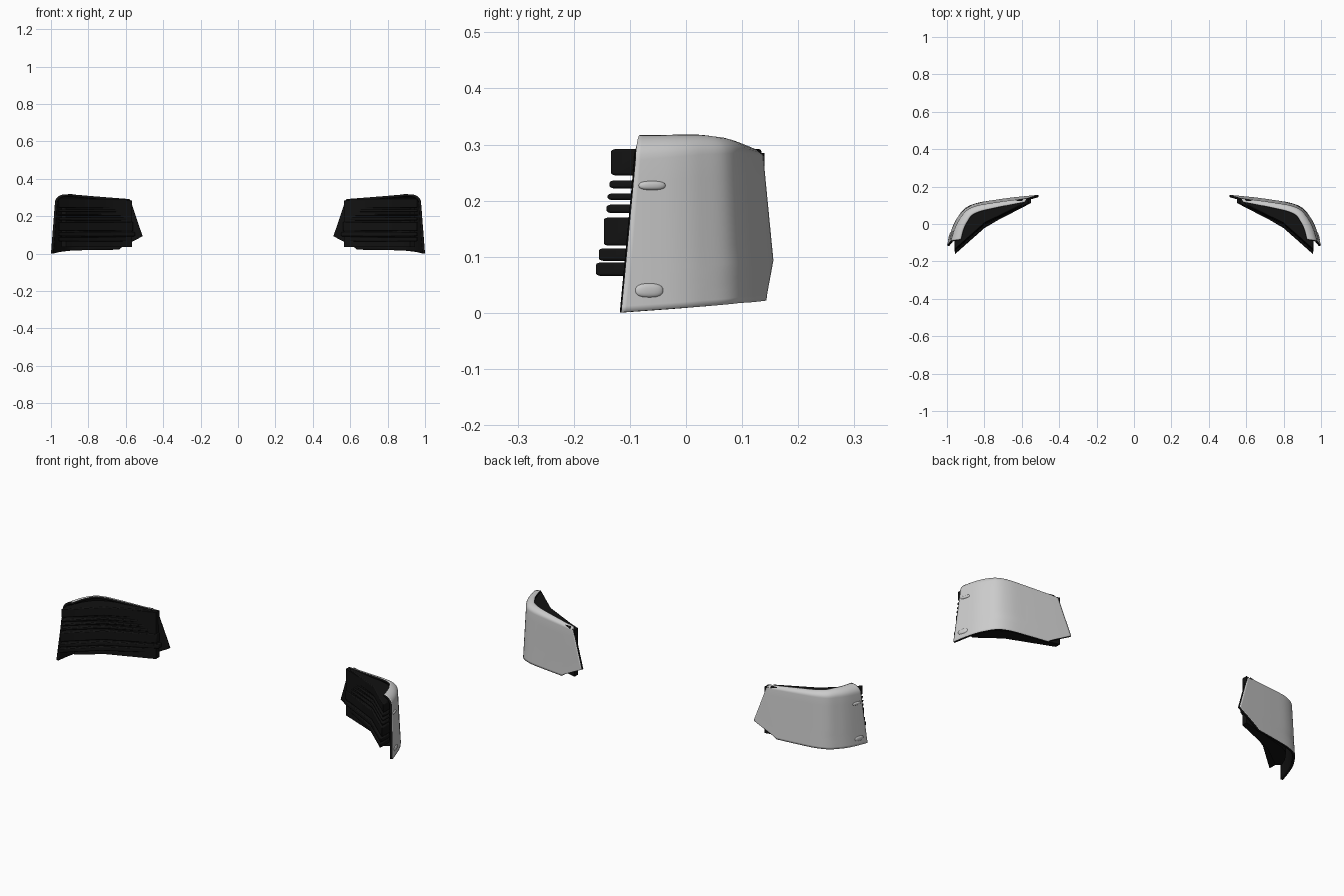
import bpy, bmesh, math
from mathutils import Vector, geometry

if "Cube" in bpy.data.objects:
    bpy.data.objects.remove(bpy.data.objects["Cube"])

black = bpy.data.materials.new("black_plastic")
black.diffuse_color = (0.006, 0.006, 0.006, 1)
black.use_nodes = True
black.node_tree.nodes["Principled BSDF"].inputs["Base Color"].default_value = black.diffuse_color
grey = bpy.data.materials.new("grey_lens")
grey.diffuse_color = (0.8, 0.8, 0.8, 1)
grey.use_nodes = True
grey.node_tree.nodes["Principled BSDF"].inputs["Base Color"].default_value = grey.diffuse_color

# plan curve of the lens at its base, from the inner tip round to the outer side
P = [Vector(p) for p in [(.51, .16), (.62, .146), (.75, .128), (.845, .111), (.905, .083),
                         (.945, .033), (.968, -.01), (.985, -.06), (1.0, -.115)]]


def catmull(pts, n=12):
    ext = [2 * pts[0] - pts[1]] + pts + [2 * pts[-1] - pts[-2]]
    out = []
    for i in range(1, len(ext) - 2):
        a, b, c, d = ext[i - 1:i + 3]
        for k in range(n):
            t = k / n
            out.append(.5 * (2 * b + (c - a) * t + (2 * a - 5 * b + 4 * c - d) * t * t
                             + (3 * b - 3 * c + d - a) * t ** 3))
    return out + [pts[-1]]


path = catmull(P)
cum = [0]
for a, b in zip(path, path[1:]):
    cum.append(cum[-1] + (b - a).length)
L = cum[-1]


def at(s):
    """Point and inward normal at arc length s."""
    i = max(j for j in range(len(path) - 1) if cum[j] <= s + 1e-9)
    d = path[i + 1] - path[i]
    p = path[i] + d * ((s - cum[i]) / d.length)
    q = (at_dir(s + .006) - at_dir(s - .006)).normalized()
    return p, Vector((q.y, -q.x))


def at_dir(s):
    s = min(max(s, 0), L)
    i = max(j for j in range(len(path) - 1) if cum[j] <= s + 1e-9)
    d = path[i + 1] - path[i]
    return path[i] + d * ((s - cum[i]) / d.length)


def lerp(x, pts):
    for (x0, y0), (x1, y1) in zip(pts, pts[1:]):
        if x <= x1:
            return y0 + (y1 - y0) * (x - x0) / (x1 - x0)
    return pts[-1][1]


def make(name, bm, mats):
    me = bpy.data.meshes.new(name)
    bm.to_mesh(me)
    bm.free()
    ob = bpy.data.objects.new(name, me)
    bpy.context.collection.objects.link(ob)
    for m in mats:
        me.materials.append(m)
    return ob


def finish(ob, smooth=True):
    m = ob.modifiers.new("both_sides", 'MIRROR')
    m.use_mirror_merge = False
    if smooth:
        bpy.context.view_layer.objects.active = ob
        ob.select_set(True)
        bpy.ops.object.shade_smooth_by_angle(angle=math.radians(40))
        ob.select_set(False)


def shell_point(u, t, roll):
    """u along the lens, t up the wall, roll = angle over the rounded top."""
    r = 1 - math.cos(roll)
    s0 = lerp(t, [(0, .13), (.05, .115), (.28, .002), (1, .066)]) + .012 * r
    s1 = L - .03 * t - .022 * r
    p, n = at(s0 + (s1 - s0) * u)
    p = p + n * (.014 * t + (.018 + .032 * u) * r)
    zb = lerp(u, [(0, .022), (.5, .018), (1, .001)])
    h = lerp(u, [(0, .014), (.5, .026), (1, .045)])
    zt = lerp(u, [(0, .292), (.55, .313), (.75, .318), (1, .317)])
    return Vector((p.x, p.y, zb + (zt - h - zb) * t + h * math.sin(roll)))


# curved lens shell with a black inner face and rim
rows = [(t, 0) for t in (0, .04, .1, .18, .28, .4, .55, .7, .85, 1)]
rows += [(1, math.pi / 2 * k / 7) for k in range(1, 8)]
N = 60
bm = bmesh.new()
g = [[bm.verts.new(shell_point(i / N, t, r)) for i in range(N + 1)] for t, r in rows]
for a, b in zip(g, g[1:]):
    for i in range(N):
        bm.faces.new((a[i + 1], a[i], b[i], b[i + 1]))
lens = make("lens_shell", bm, [grey, black])
sol = lens.modifiers.new("thickness", 'SOLIDIFY')
sol.thickness = .012
sol.offset = -1
sol.material_offset = 1
sol.material_offset_rim = 1
finish(lens)


# black housing: stacked slabs cut to a plan outline
def slab(name, z0, z1, front, bevel):
    zc = (z0 + z1) / 2
    x0 = lerp(zc, [(.03, .64), (.1, .55), (.29, .60)])
    y0 = .145 - .15 * (x0 - .53)
    outer = [(.83, .075), (.885, .045), (.925, -.01), (.945, -.06)]
    pts = [(x0, y0), (x0, y0 - .03)] + front + outer[::-1]
    bm = bmesh.new()
    f = bm.faces.new([bm.verts.new((x, y, z0)) for x, y in pts])
    up = bmesh.ops.extrude_face_region(bm, geom=[f])["geom"]
    bmesh.ops.translate(bm, vec=(0, 0, z1 - z0),
                        verts=[v for v in up if isinstance(v, bmesh.types.BMVert)])
    bmesh.ops.recalc_face_normals(bm, faces=bm.faces)
    ob = make(name, bm, [black])
    if bevel:
        b = ob.modifiers.new("soft_edges", 'BEVEL')
        b.width = bevel
        b.segments = 2
    finish(ob)


slab("housing_core", .035, .285, [(.80, .015), (.92, -.075)], 0)
fins = [(.245, .292, -.135), (.222, .236, -.138), (.201, .213, -.141), (.178, .193, -.143),
        (.12, .17, -.148), (.093, .115, -.157), (.066, .09, -.162)]
for i, (z0, z1, y) in enumerate(fins):
    slab("housing_fin_%d" % (i + 1), z0, z1,
         [(.80, y + .14), (.958, y), (.96, -.085)], .004)

# small oval markers on the outer side
for name, s_back, z, ln, ht in [("upper_marker", .06, .227, .025, .008),
                                ("lower_marker", .052, .04, .026, .0125)]:
    p, n = at(L - s_back)
    ang = math.atan2(-n.x, n.y)
    bm = bmesh.new()
    bmesh.ops.create_uvsphere(bm, u_segments=24, v_segments=12, radius=1)
    for v in bm.verts:
        c = v.co
        for k in (0, 2):
            c[k] = math.copysign(abs(c[k]) ** .8, c[k])
        lx, ly, lz = c.x * ln, c.y * .006, c.z * ht
        t = z / .3
        q = p + n * (.014 * t + .001 + ly) + Vector((n.y, -n.x)) * lx
        v.co = (q.x, q.y, z + lz)
    bmesh.ops.recalc_face_normals(bm, faces=bm.faces)
    finish(make(name, bm, [grey]))
